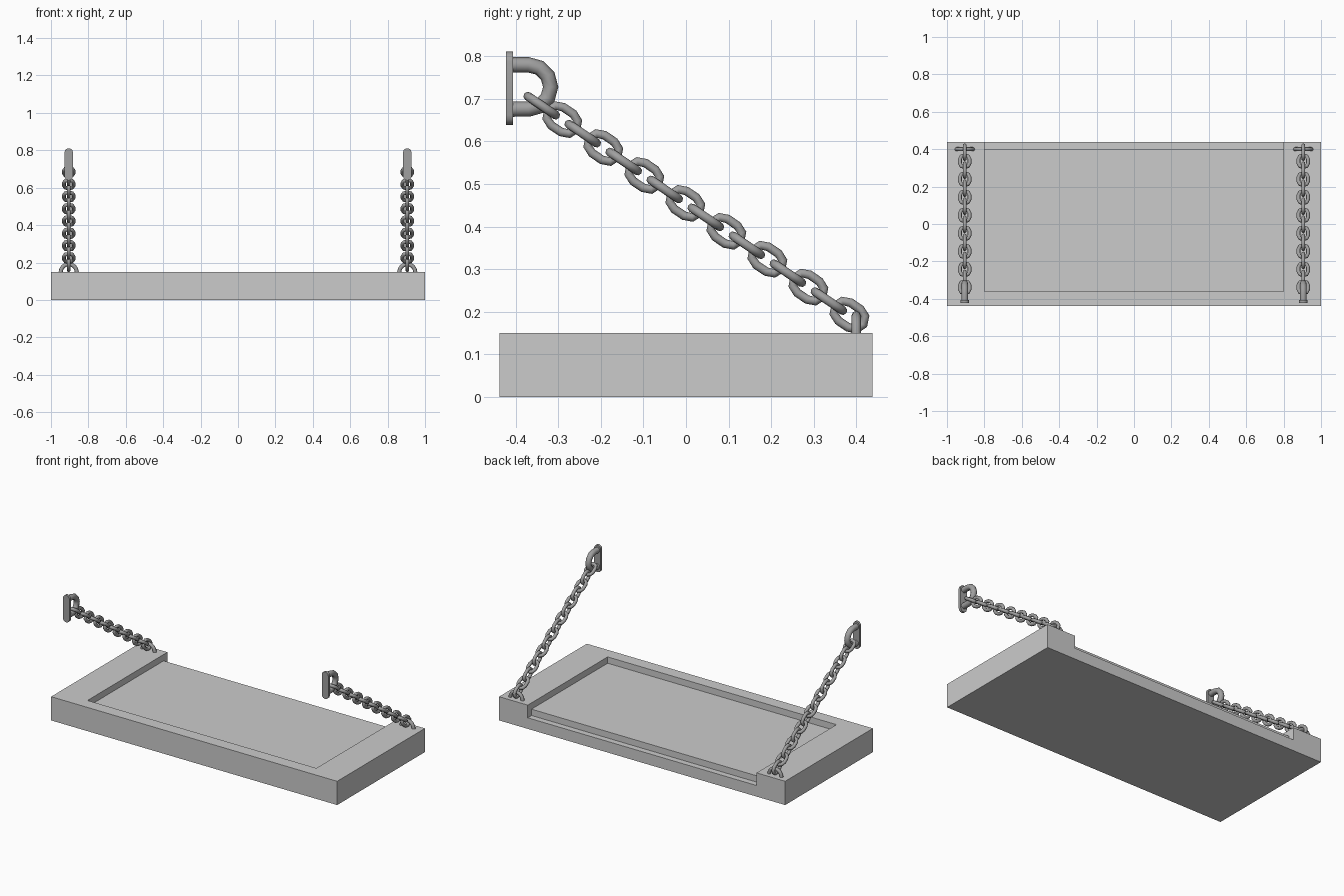
import bpy, bmesh
from math import sin, cos, pi, atan2
from mathutils import Vector, Matrix

cube = bpy.data.objects.get("Cube")
if cube:
    bpy.data.objects.remove(cube, do_unlink=True)


def material(name, v):
    m = bpy.data.materials.new(name)
    m.use_nodes = True
    m.diffuse_color = (v, v, v, 1)
    m.node_tree.nodes["Principled BSDF"].inputs["Base Color"].default_value = (v, v, v, 1)
    return m


TRAY = material("light grey", 0.60)
METAL = material("dark grey metal", 0.35)


def add(name, bm, mat, smooth=False):
    bmesh.ops.recalc_face_normals(bm, faces=bm.faces)
    me = bpy.data.meshes.new(name)
    bm.to_mesh(me)
    bm.free()
    ob = bpy.data.objects.new(name, me)
    me.materials.append(mat)
    bpy.context.collection.objects.link(ob)
    bpy.ops.object.select_all(action='DESELECT')
    ob.select_set(True)
    bpy.context.view_layer.objects.active = ob
    if smooth:
        bpy.ops.object.shade_smooth_by_angle(angle=pi / 3)
    return ob


def prism(bm, points, offset):
    """Extrude a flat outline by a vector."""
    a = [bm.verts.new(p) for p in points]
    b = [bm.verts.new(Vector(p) + Vector(offset)) for p in points]
    bm.faces.new(a)
    bm.faces.new(b[::-1])
    for i in range(len(a)):
        j = (i + 1) % len(a)
        bm.faces.new((a[i], a[j], b[j], b[i]))


def arc(cu, cv, r, start, end, n):
    return [(cu + r * cos(start + (end - start) * i / n),
             cv + r * sin(start + (end - start) * i / n)) for i in range(n + 1)]


def stadium(half, r, n):
    """Closed outline with round ends, long along the first axis."""
    return arc(half, 0, r, -pi / 2, pi / 2, n) + arc(-half, 0, r, pi / 2, 3 * pi / 2, n)


def tube(bm, path, r, closed, origin, u, v, sides=8):
    """Sweep a round section along a flat path lying in the u, v plane."""
    u, v, origin = Vector(u), Vector(v), Vector(origin)
    w = u.cross(v)
    pts = [origin + u * a + v * b for a, b in path]
    n = len(pts)
    rings = []
    for i, p in enumerate(pts):
        before = pts[i - 1] if closed or i else p
        after = pts[(i + 1) % n] if closed or i < n - 1 else p
        side = (after - before).normalized().cross(w)
        rings.append([bm.verts.new(p + side * r * cos(t) + w * r * sin(t))
                      for t in (2 * pi * k / sides for k in range(sides))])
    for i in range(n if closed else n - 1):
        a, b = rings[i], rings[(i + 1) % n]
        for k in range(sides):
            m = (k + 1) % sides
            bm.faces.new((a[k], a[m], b[m], b[k]))
    if not closed:
        bm.faces.new(rings[0])
        bm.faces.new(rings[-1])


# Tray: a slab with a stepped recess that opens to the back
bm = bmesh.new()
y = 0.438
prism(bm, [(-1, -y, 0), (-1, y, 0), (-1, y, 0.15), (-1, -y, 0.15)], (2, 0, 0))
tray = add("tray", bm, TRAY)
bm = bmesh.new()
step = [(-0.36, 0.2), (-0.36, 0.11), (0.4, 0.11), (0.4, 0.07), (0.5, 0.07), (0.5, 0.2)]
prism(bm, [(-0.8, a, b) for a, b in step], (1.6, 0, 0))
cutter = add("recess_cutter", bm, TRAY)
cutter.hide_render = True
mod = tray.modifiers.new("recess", 'BOOLEAN')
mod.operation = 'DIFFERENCE'
mod.solver = 'EXACT'
mod.object = cutter
bpy.context.view_layer.objects.active = tray
bpy.ops.object.modifier_apply(modifier=mod.name)
bpy.data.objects.remove(cutter, do_unlink=True)

# Hanging hardware on both sides
LINKS = 16
first = Vector((0, -0.339, 0.684))
last = Vector((0, 0.384, 0.192))
pitch = (last - first) / (LINKS - 1)
along = pitch.normalized()
across = Vector((1, 0, 0))
upright = across.cross(along)

for side, x in (("left", 0.905), ("right", -0.905)):
    shift = Vector((x, 0, 0))

    # Wall plate
    bm = bmesh.new()
    prism(bm, [(x + b, -0.423, 0.725 + a) for a, b in stadium(0.063, 0.023, 6)], (0, 0.016, 0))
    add(side + "_wall_plate", bm, METAL, True)

    # D-shaped ring on the wall plate
    bm = bmesh.new()
    d_path = [(-0.41, -0.052)] + arc(-0.37, 0, 0.052, -pi / 2, pi / 2, 6) + [(-0.41, 0.052)]
    tube(bm, d_path, 0.018, False, (x, 0, 0.728), (0, 1, 0), (0, 0, 1))
    add(side + "_wall_ring", bm, METAL, True)

    # Half ring on the tray
    bm = bmesh.new()
    tube(bm, arc(0, 0, 0.043, 0, pi, 8), 0.011, False, (x, 0.4, 0.148), (1, 0, 0), (0, 0, 1))
    add(side + "_tray_ring", bm, METAL, True)

    # Chain: links turn a quarter from one to the next
    bm = bmesh.new()
    for i in range(LINKS):
        tube(bm, stadium(0.014, 0.0256, 4), 0.0104, True, shift + first + pitch * i,
             along, upright if i % 2 else across)
    add(side + "_chain", bm, METAL, True)
